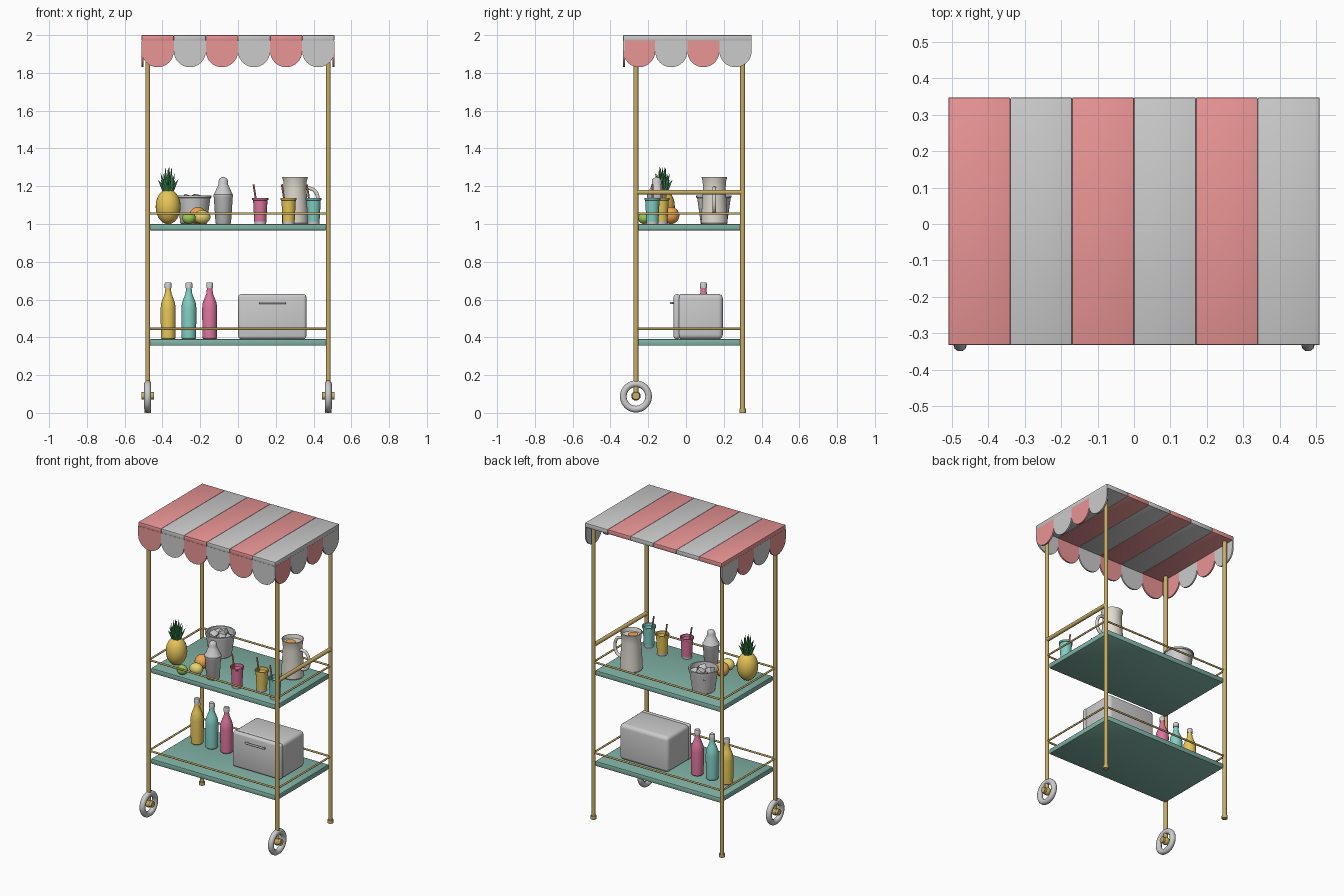
import bpy, bmesh, math
from mathutils import Vector, Matrix

if "Cube" in bpy.data.objects:
    bpy.data.objects.remove(bpy.data.objects["Cube"])

def mat(name, r, g, b):
    m = bpy.data.materials.new(name)
    m.diffuse_color = (r, g, b, 1)
    m.use_nodes = True
    m.node_tree.nodes["Principled BSDF"].inputs["Base Color"].default_value = m.diffuse_color
    return m

RED = mat("red", .82, .30, .30)
GOLD = mat("brass", .58, .42, .14)
TEAL = mat("teal", .22, .45, .38)
AQUA = mat("aqua", .22, .62, .55)
YELLOW = mat("yellow", .80, .56, .10)
PINK = mat("pink", .72, .18, .34)
GREEN = mat("green", .06, .32, .10)
LIME = mat("lime", .32, .58, .08)
ORANGE = mat("orange", .90, .38, .08)
CREAM = mat("cream", .74, .70, .62)

def finish(bm, name, m=None, angle=35):
    bmesh.ops.recalc_face_normals(bm, faces=bm.faces)
    me = bpy.data.meshes.new(name)
    bm.to_mesh(me)
    bm.free()
    me.shade_smooth()
    me.set_sharp_from_angle(angle=math.radians(angle))
    ob = bpy.data.objects.new(name, me)
    bpy.context.collection.objects.link(ob)
    if m:
        me.materials.append(m)
    return ob

def box(name, lo, hi, m=None, bevel=.003, seg=2):
    lo, hi = Vector(lo), Vector(hi)
    bm = bmesh.new()
    bmesh.ops.create_cube(bm, size=1, matrix=Matrix.Translation((lo + hi) / 2)
                          @ Matrix.Diagonal((*(hi - lo), 1)))
    bmesh.ops.bevel(bm, geom=bm.edges[:], offset=bevel, segments=seg, profile=.5, affect='EDGES')
    return finish(bm, name, m)

def rod(name, a, b, r, m=None, r2=None, seg=16):
    a, b = Vector(a), Vector(b)
    d = b - a
    bm = bmesh.new()
    bmesh.ops.create_cone(bm, cap_ends=True, segments=seg, radius1=r, radius2=r if r2 is None else r2,
                          depth=d.length, matrix=Matrix.Translation((a + b) / 2)
                          @ d.to_track_quat('Z', 'Y').to_matrix().to_4x4())
    return finish(bm, name, m)

def ball(name, c, radii, m=None):
    bm = bmesh.new()
    bmesh.ops.create_uvsphere(bm, u_segments=24, v_segments=14, radius=1,
                              matrix=Matrix.Translation(c) @ Matrix.Diagonal((*radii, 1)))
    return finish(bm, name, m)

def lathe(name, c, profile, m=None, seg=32):
    """Revolve (radius, height) points about the vertical through c."""
    bm = bmesh.new()
    vs = [bm.verts.new((r, 0, z)) for r, z in profile]
    es = [bm.edges.new(p) for p in zip(vs, vs[1:])]
    bmesh.ops.spin(bm, geom=vs + es, cent=(0, 0, 0), axis=(0, 0, 1), angle=math.tau, steps=seg)
    bmesh.ops.remove_doubles(bm, verts=bm.verts, dist=1e-5)
    bmesh.ops.translate(bm, verts=bm.verts, vec=c)
    return finish(bm, name, m)

def tube(name, pts, r, m=None, closed=False):
    cu = bpy.data.curves.new(name, 'CURVE')
    cu.dimensions, cu.bevel_depth, cu.bevel_resolution, cu.use_fill_caps = '3D', r, 3, True
    s = cu.splines.new('POLY')
    s.points.add(len(pts) - 1)
    for p, q in zip(s.points, pts):
        p.co = (*q, 1)
    s.use_cyclic_u, s.use_smooth = closed, True
    ob = bpy.data.objects.new(name, cu)
    bpy.context.collection.objects.link(ob)
    if m:
        cu.materials.append(m)
    return ob

# Canopy: striped slabs with hanging scallops on the front and both sides
W = .17
def scallop(name, origin, along, depth, m):
    bm = bmesh.new()
    pts = [(0, 1.972)] + [(W/2 - W/2*math.cos(t), 1.915 - W/2*math.sin(t))
                          for t in (math.pi*i/16 for i in range(17))] + [(W, 1.972)]
    f = bm.faces.new([bm.verts.new(Vector(origin) + Vector(along)*u + Vector((0, 0, z))) for u, z in pts])
    ex = bmesh.ops.extrude_face_region(bm, geom=[f])
    bmesh.ops.translate(bm, vec=depth, verts=[v for v in ex['geom'] if isinstance(v, bmesh.types.BMVert)])
    finish(bm, name, m)

for i in range(6):
    x, m = -.51 + i*W, None if i % 2 else RED
    box(f"canopy_stripe_{i}", (x, -.333, 1.97), (x + W, .348, 2), m, .004)
    scallop(f"front_scallop_{i}", (x, -.333, 0), (1, 0, 0), (0, .01, 0), m)
for s in (-1, 1):
    for i in range(4):
        scallop(f"side_scallop_{s}_{i}", (s*.51, -.333 + i*W, 0), (0, 1, 0), (-s*.01, 0, 0),
                None if i % 2 else RED)

# Posts, feet and wheels
PX, YF, YB = .478, -.265, .30
for s in (-1, 1):
    x = s*PX
    rod(f"front_post_{s}", (x, YF, .09), (x, YF, 1.972), .013, GOLD)
    rod(f"back_post_{s}", (x, YB, .005), (x, YB, 1.972), .013, GOLD)
    rod(f"back_foot_{s}", (x, YB, 0), (x, YB, .022), .018, GOLD)
    tube(f"wheel_{s}", [(x, YF + .067*math.cos(t), .087 + .067*math.sin(t))
                        for t in (math.tau*i/40 for i in range(40))], .0185, None, True)
    rod(f"axle_{s}", (x - .032, YF, .09), (x + .032, YF, .09), .02, GOLD)
    ball(f"hub_{s}", (x, YF, .09), (.025, .025, .025), GOLD)

# Shelves with guard rails, and the push handle on the right
for n, top in (("lower", .39), ("upper", 1.0)):
    box(f"{n}_shelf", (-.468, -.258, top - .034), (.468, .298, top), TEAL, .006)
    z = top + .055
    for y in (YF, YB):
        rod(f"{n}_long_rail_{y}", (-PX, y, z), (PX, y, z), .006, GOLD, seg=12)
    for x in (-PX, PX):
        rod(f"{n}_short_rail_{x}", (x, YF, z), (x, YB, z), .006, GOLD, seg=12)
rod("push_handle", (PX, YF, 1.168), (PX, YB, 1.168), .013, GOLD)

# Bottles
for x, m in ((-.37, YELLOW), (-.26, AQUA), (-.15, PINK)):
    lathe("bottle", (x, .093, .39), [(0, 0), (.034, 0), (.038, .005), (.04, .16), (.037, .19), (.028, .215),
          (.018, .24), (.015, .265), (.015, .275), (0, .275)], m)
    lathe("bottle_cap", (x, .093, .66), [(0, 0), (.018, 0), (.018, .024), (.015, .03), (0, .03)])

# Cooler box with door and pull bar
box("cooler_body", (0, -.046, .39), (.363, .195, .63), None, .025, 4)
box("cooler_door", (.001, -.066, .391), (.362, -.03, .629), None, .016, 3)
rod("cooler_pull", (.11, -.08, .582), (.255, -.08, .582), .006)
for x in (.12, .245):
    rod("cooler_pull_mount", (x, -.08, .582), (x, -.06, .582), .005)

# Pineapple with leafy crown
PP = Vector((-.37, -.125, 1.092))
ball("pineapple_body", PP, (.066, .066, .093), YELLOW)
for ring, (n, out, h, lift) in enumerate(((8, .055, .065, 0), (7, .04, .09, .015), (5, .018, .122, .02))):
    for i in range(n):
        a = math.tau*(i + ring*.5)/n
        d = Vector((math.cos(a), math.sin(a), 0))
        base = PP + Vector((0, 0, .08 + lift*.5))
        rod("pineapple_leaf", base + d*.014, base + d*out + Vector((0, 0, h)), .015, GREEN, 0, 6)
rod("pineapple_leaf_top", PP + Vector((0, 0, .08)), PP + Vector((0, 0, .212)), .017, GREEN, 0, 6)

# Fruit
ball("lime", (-.26, -.222, 1.031), (.036, .031, .031), LIME)
ball("lemon", (-.19, -.172, 1.037), (.044, .036, .037), mat("lemon", .80, .66, .16))
ball("orange", (-.212, -.08, 1.045), (.045, .045, .045), ORANGE)

# Ice bucket and cubes
lathe("ice_bucket", (-.235, .148, 1), [(0, 0), (.066, 0), (.07, .004), (.089, .138), (.094, .14), (.094, .15),
      (.084, .15), (.078, .10), (0, .10)])
for i, (dx, dy, dz) in enumerate(((-.036, -.02, .128), (.028, -.03, .126), (.0, .035, .13), (-.04, .04, .115), (.045, .025, .115))):
    ob = box(f"ice_cube_{i}", (-.022,)*3, (.022,)*3, None, .004)
    ob.location = (-.235 + dx, .148 + dy, 1 + dz)
    ob.rotation_euler = (.3 + i*.4, .4 - i*.2, i*.9)

# Cocktail shaker
lathe("shaker", (-.078, -.155, 1), [(0, 0), (.038, 0), (.041, .004), (.05, .14), (.052, .144), (.052, .155), (.048, .16),
      (.028, .205), (.026, .208), (.026, .226), (.02, .24), (.01, .247), (0, .249)])

# Cups with straws
for x, y, m in ((.118, -.178, PINK), (.268, -.13, YELLOW), (.40, -.178, AQUA)):
    lathe("cup_base", (x, y, 1), [(0, 0), (.031, 0), (.032, .016), (0, .016)])
    lathe("cup", (x, y, 1), [(0, .014), (.032, .014), (.038, .125), (.043, .128), (.043, .138), (.037, .138),
          (.035, .12), (0, .12)], m)
    rod("straw", (x - .008, y, 1.03), (x - .036, y, 1.21), .005, RED, seg=10)

# Pitcher with handle, spout and fruit slice
JX, JY = .302, .15
lathe("pitcher", (JX, JY, 1), [(0, 0), (.066, 0), (.07, .006), (.068, .06), (.06, .19), (.062, .225), (.068, .248),
      (.063, .25), (.057, .225), (0, .222)], CREAM)
tube("pitcher_handle", [(JX + .05 + .072*max(0, math.cos(t))**.6, JY, 1.125 + .065*math.sin(t))
                        for t in (math.pi*(i/16 - .5) for i in range(17))], .010, CREAM)
rod("pitcher_slice", (JX - .008, JY - .01, 1.215), (JX - .008, JY - .01, 1.231), .03, ORANGE, seg=24)
